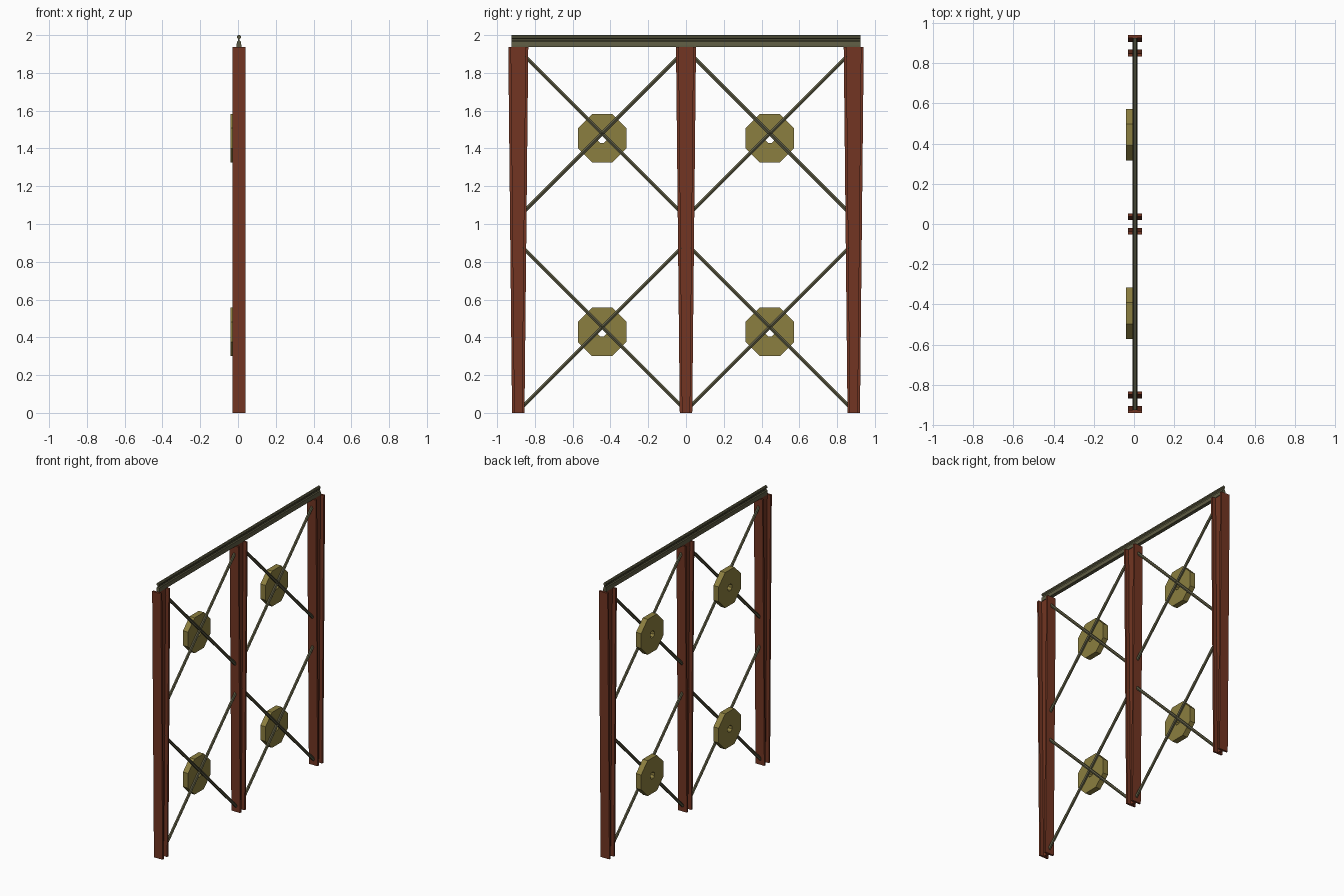
import bpy, bmesh, math
from mathutils import Vector

if "Cube" in bpy.data.objects:
    bpy.data.objects.remove(bpy.data.objects["Cube"])

CX = 0.005  # depth centre of posts, rail and braces


def material(name, rgb):
    m = bpy.data.materials.new(name)
    m.diffuse_color = (*rgb, 1)
    m.use_nodes = True
    m.node_tree.nodes["Principled BSDF"].inputs["Base Color"].default_value = m.diffuse_color
    return m


RUST = material("rust red", (0.17, 0.036, 0.016))
STEEL = material("olive grey steel", (0.11, 0.105, 0.055))
BRASS = material("dull yellow", (0.26, 0.21, 0.05))


def finish(name, bm, mat):
    bmesh.ops.recalc_face_normals(bm, faces=bm.faces)
    me = bpy.data.meshes.new(name)
    bm.to_mesh(me)
    bm.free()
    me.materials.append(mat)
    ob = bpy.data.objects.new(name, me)
    bpy.context.collection.objects.link(ob)
    return ob


def loft(bm, a, b):
    """Closed solid between two matching loops."""
    va = [bm.verts.new(p) for p in a]
    vb = [bm.verts.new(p) for p in b]
    n = len(a)
    bm.faces.new(va)
    bm.faces.new(vb)
    for i in range(n):
        bm.faces.new((va[i], va[(i + 1) % n], vb[(i + 1) % n], vb[i]))


# Tapered H-section posts, wider at the top
def h_section(y, z, outer, inner, web=0.009, half=0.035):
    quarter = [(half, outer), (half, inner), (web, inner)]
    pts = quarter + [(x, -v) for x, v in reversed(quarter)]
    pts += [(-x, -v) for x, v in quarter] + [(-x, v) for x, v in reversed(quarter)]
    return [(CX + x, y + v, z) for x, v in pts]


for label, y in (("left", -0.888), ("middle", 0.0), ("right", 0.888)):
    bm = bmesh.new()
    loft(bm, h_section(y, 0, 0.033, 0.019), h_section(y, 1.937, 0.053, 0.038))
    finish(label + "_post", bm, RUST)

# Top rail: broad foot, thin neck, rounded head
half = [(0.013, 1.937), (0.013, 1.945), (0.010, 1.966), (0.004, 1.971), (0.004, 1.979),
        (0.010, 1.985), (0.010, 1.994), (0.005, 2.0)]
prof = half + [(-x, z) for x, z in reversed(half)]
bm = bmesh.new()
loft(bm, [(CX + x, -0.925, z) for x, z in prof], [(CX + x, 0.925, z) for x, z in prof])
finish("top_rail", bm, STEEL)


# Cross braces
def brace(name, p, q, r=0.011, n=6):
    p, q = Vector(p), Vector(q)
    d = (q - p).normalized()
    u = Vector((1, 0, 0))
    v = d.cross(u)
    ring = [r * (math.cos(k * math.tau / n) * u + math.sin(k * math.tau / n) * v)
            for k in range(n)]
    bm = bmesh.new()
    loft(bm, [p + o for o in ring], [q + o for o in ring])
    finish(name, bm, STEEL)


# Octagonal discs with a small centre hole
def disc(name, y, z, x0=-0.041, x1=0.0):
    def ring(r, x):
        return [bm.verts.new((x, y + r * math.cos((k + .5) * math.tau / 8),
                              z + r * math.sin((k + .5) * math.tau / 8))) for k in range(8)]
    bm = bmesh.new()
    loops = [ring(0.139, x0), ring(0.139, x1), ring(0.026, x1), ring(0.026, x0)]
    for i in range(4):
        a, b = loops[i], loops[(i + 1) % 4]
        for k in range(8):
            j = (k + 1) % 8
            bm.faces.new((a[k], a[j], b[j], b[k]))
    finish(name, bm, BRASS)


for side, yc in (("left", -0.444), ("right", 0.444)):
    for row, zc, dy in (("lower", 0.455, 0.42), ("upper", 1.48, 0.408)):
        brace(f"{row}_{side}_brace_a", (CX, yc - dy, zc - dy), (CX, yc + dy, zc + dy))
        brace(f"{row}_{side}_brace_b", (CX, yc - dy, zc + dy), (CX, yc + dy, zc - dy))
        disc(f"{row}_{side}_disc", yc, zc - 0.026)
